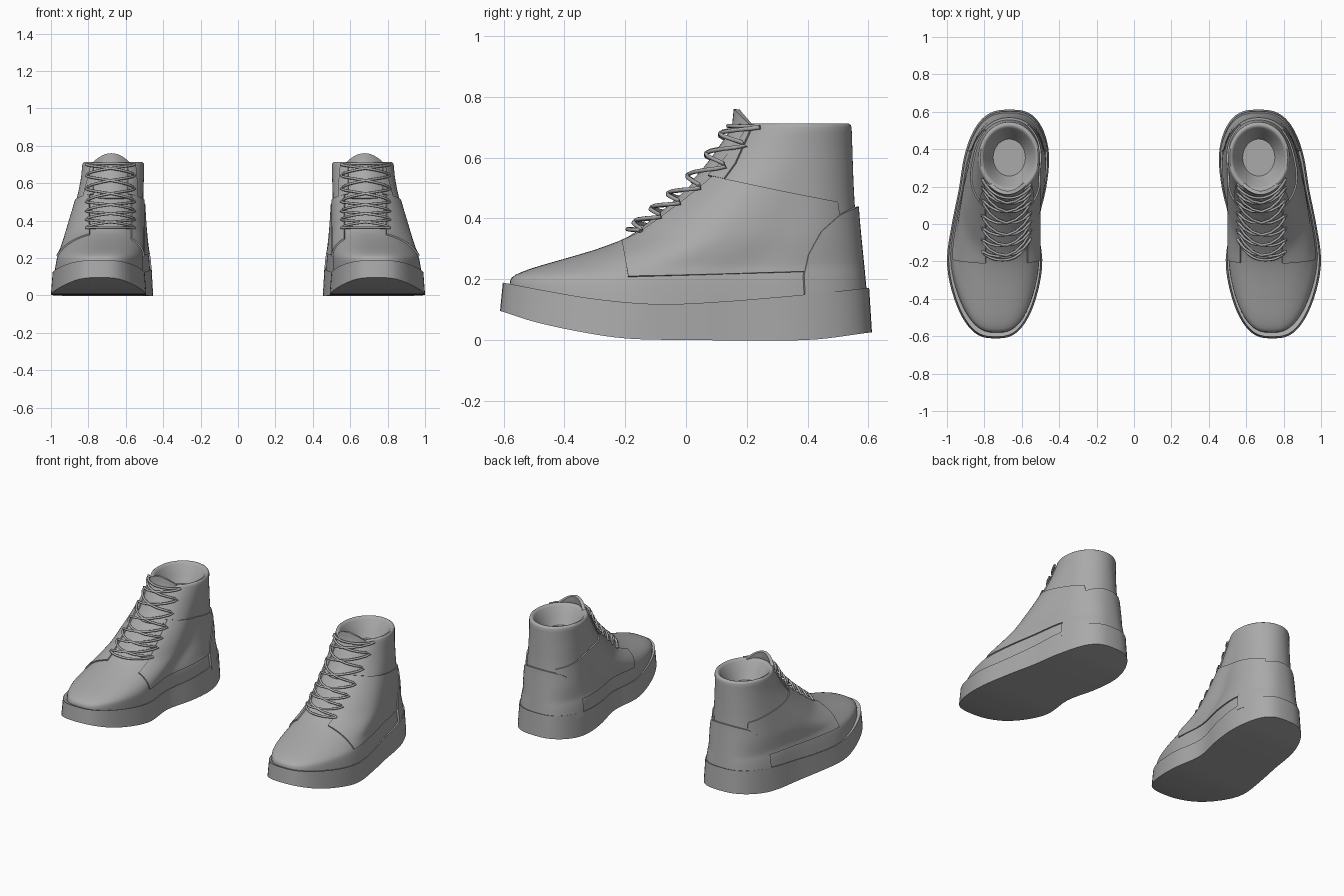
import bpy, bmesh, math
from mathutils import Vector

if "Cube" in bpy.data.objects:
    bpy.data.objects.remove(bpy.data.objects["Cube"])

N = 40  # steps from toe to heel along each side

grey = bpy.data.materials.new("grey")
grey.diffuse_color = (0.4, 0.4, 0.4, 1)
grey.use_nodes = True
grey.node_tree.nodes["Principled BSDF"].inputs["Base Color"].default_value = grey.diffuse_color


def curve(table):
    """Smooth cubic interpolation through (t, value) pairs."""
    n = len(table)
    sl = [(table[min(i + 1, n - 1)][1] - table[max(i - 1, 0)][1]) /
          (table[min(i + 1, n - 1)][0] - table[max(i - 1, 0)][0]) for i in range(n)]

    def f(t):
        t = min(max(t, table[0][0]), table[-1][0])
        i = max(k for k in range(n - 1) if table[k][0] <= t)
        (a, p), (b, q) = table[i], table[i + 1]
        h = b - a
        s = (t - a) / h
        return ((2*s**3 - 3*s*s + 1) * p + (s**3 - 2*s*s + s) * h * sl[i]
                + (3*s*s - 2*s**3) * q + (s**3 - s*s) * h * sl[i + 1])
    return f


# Footprint: centre line and half width from toe (0) to heel (1)
foot_c = curve([(0, .74), (.33, .745), (.5, .742), (.66, .702), (.82, .678), (1, .665)])
foot_w = curve([(0, .25), (.17, .265), (.33, .266), (.5, .232), (.66, .242), (.82, .267), (1, .28)])
# Sole heights along y
sole_low = curve([(-.61, .095), (-.5, .06), (-.35, .027), (-.2, .005), (0, 0), (.4, 0), (.61, .025)])
sole_top = curve([(-.61, .19), (-.45, .16), (-.3, .135), (-.1, .118), (.1, .125), (.4, .15), (.61, .172)])
# Upper: front and back outline, and the blend from footprint to ankle, by height
front = curve([(.1, -.575), (.19, -.58), (.212, -.565), (.235, -.51), (.25, -.46), (.27, -.39), (.3, -.29),
               (.34, -.19), (.4, -.11), (.45, -.05), (.5, .005), (.55, .055), (.6, .095), (.65, .13), (.7, .165)])
back = curve([(.1, .588), (.2, .578), (.45, .555), (.7, .545)])
blend = curve([(.1, 0), (.2, .1), (.25, .25), (.4, .55), (.52, .78), (.62, .93), (.7, 1)])


def section(z, v):
    """Centre, half width and bluntness of the upper at height z."""
    w = blend(z)
    return (foot_c(v) * (1 - w) + .667 * w, foot_w(v) * .935 * (1 - w) + .165 * w, .7 + .3 * w)


def loop(point):
    """Closed loop, toe to heel on the outer side and back on the inner side."""
    pts = [point(math.pi * i / N, 1) for i in range(N + 1)]
    return pts + [point(math.pi * i / N, -1) for i in range(N - 1, 0, -1)]


def upper_ring(z, scale=1, height=None):
    def point(a, side):
        v = (1 - math.cos(a)) / 2
        c, w, p = section(z, v)
        y0, y1 = front(z), back(z)
        mid = (y0 + y1) / 2
        y = y0 + (y1 - y0) * v
        return Vector((c + side * w * scale * abs(math.sin(a)) ** p, mid + (y - mid) * scale, height or z))
    return loop(point)


def sole_ring(xs, ys, height, drop=0):
    def point(a, side):
        v = (1 - math.cos(a)) / 2
        y = -.612 * math.cos(a) * ys
        x = foot_c(v) + side * foot_w(v) * abs(math.sin(a)) ** .7 * xs
        return Vector((x, y, height(y) - drop))
    return loop(point)


def cap(bm, ring, flip):
    n = len(ring)
    for i in range(N):
        f = [ring[i], ring[i + 1], ring[(n - i - 1) % n], ring[(n - i) % n]]
        f = list(dict.fromkeys(f))
        bm.faces.new(f[::-1] if flip else f)


def loft(rings, bottom=False, top=False):
    bm = bmesh.new()
    vs = [[bm.verts.new(p) for p in r] for r in rings]
    n = len(vs[0])
    for a, b in zip(vs, vs[1:]):
        for i in range(n):
            j = (i + 1) % n
            bm.faces.new((a[i], a[j], b[j], b[i]))
    if bottom:
        cap(bm, vs[0], True)
    if top:
        cap(bm, vs[-1], False)
    return bm


def finish(name, bm, thick=0, offset=1, angle=35):
    """Make the object, give it thickness and mirror it to the other boot."""
    me = bpy.data.meshes.new(name)
    bm.to_mesh(me)
    bm.free()
    me.materials.append(grey)
    ob = bpy.data.objects.new(name, me)
    bpy.context.collection.objects.link(ob)
    bpy.ops.object.select_all(action='DESELECT')
    ob.select_set(True)
    bpy.context.view_layer.objects.active = ob
    if thick:
        m = ob.modifiers.new("thickness", 'SOLIDIFY')
        m.thickness, m.offset = thick, offset
        bpy.ops.object.modifier_apply(modifier=m.name)
    m = ob.modifiers.new("pair", 'MIRROR')
    m.use_mirror_merge = False
    bpy.ops.object.modifier_apply(modifier=m.name)
    bpy.ops.object.shade_smooth_by_angle(angle=math.radians(angle))


# Sole with a turned-up toe
finish("sole", loft([sole_ring(1, 1, sole_low), sole_ring(.965, .985, sole_top),
                     sole_ring(.92, .96, sole_top, .004)], True, True))

# Upper with rolled collar and funnel-shaped opening
heights = [.11, .15, .18, .195, .205, .215, .225, .235, .245, .255, .265, .28, .295, .31, .325, .34] \
    + [.36 + .02 * i for i in range(18)]
skin = [upper_ring(z) for z in heights]
rim = [upper_ring(.7, s, h) for s, h in
       [(.985, .707), (.94, .713), (.88, .711), (.83, .70), (.68, .65), (.52, .60)]]
finish("upper", loft(skin + rim, False, True), angle=50)


def panel(name, outline, thick, sides=(0,), gap=0):
    """Raised layer: the upper's skin trimmed to a convex (y, z) outline."""
    for s in sides:
        bm = loft(skin)
        cuts = [((0, a[0], a[1]), (0, b[1] - a[1], a[0] - b[0]))
                for a, b in zip(outline, outline[1:] + outline[:1])]
        if s:
            cuts.append(((.682 + s * gap, 0, 0), (-s, 0, 0)))
        for co, no in cuts:
            bmesh.ops.bisect_plane(bm, geom=bm.verts[:] + bm.edges[:] + bm.faces[:], dist=1e-5,
                                   plane_co=co, plane_no=Vector(no).normalized(), clear_outer=True)
        finish(name + {0: "", 1: "_outer", -1: "_inner"}[s], bm, thick)


panel("quarter", [(-.246, .55), (-.19, .207), (.39, .224), (.64, .24), (.64, .425), (-.1, .572)],
      .008, (1, -1), .11)
panel("eyelet_flap", [(.02, .55), (.14, .525), (.165, .58), (.245, .69), (.245, .72), (.1, .74)],
      .007, (1, -1), .09)
panel("heel_counter", [(.39, .12), (.65, .12), (.65, .445), (.57, .445), (.50, .41),
                       (.44, .355), (.40, .28), (.385, .21)], .013)

# Tongue rising above the collar
bm = bmesh.new()
grid = []
for k in range(11):
    z = .52 + .24 * k / 10
    y = front(z) - .012 if z < .69 else .15 + .1 * (z - .69)
    tip = max(0, (z - .66) / .1)
    grid.append([bm.verts.new((.677 + .1 * u / 6, y + .05 * (u / 6) ** 2, z - .05 * tip * (u / 6) ** 2))
                 for u in range(-6, 7)])
for a, b in zip(grid, grid[1:]):
    for i in range(12):
        bm.faces.new((a[i], a[i + 1], b[i + 1], b[i]))
finish("tongue", bm, .02, -1)


def on_front(x, z, lift):
    """Point on the front of the upper, lifted outwards."""
    v = 0
    for _ in range(8):
        c, w, p = section(z, v)
        s = min(abs(x - c) / w, .98) ** (1 / p)
        v = (1 - math.sqrt(1 - s * s)) / 2
    y = front(z) + (back(z) - front(z)) * v
    return Vector((x, y - lift * .8, z + lift * .6))


# Criss-cross laces: two strands swapping sides, plus a bar at the lowest eyelets
rows = [.35, .395, .44, .49, .56, .63, .69]


def strand(start):
    pts = []
    for k in range(len(rows) - 1):
        s = start * (-1) ** k
        for j in range(8):
            t = j / 8
            x = .682 + s * .13 * math.cos(math.pi * t)
            z = rows[k] + (rows[k + 1] - rows[k]) * t
            pts.append(on_front(x, z, .016 + .016 * math.sin(math.pi * t)))
    return pts + [on_front(.682 + start * .13 * (-1) ** (len(rows) - 1), rows[-1], .016)]


def bar(z, half):
    return [on_front(.682 + half * i / 6, z, .018 + .006 * (1 - (i / 6) ** 2)) for i in range(-6, 7)]


def tube(name, pts, radius=.007, sides=8):
    bm = bmesh.new()
    rings = []
    for i, p in enumerate(pts):
        d = (pts[min(i + 1, len(pts) - 1)] - pts[max(i - 1, 0)]).normalized()
        a = d.cross(Vector((0, -.7, .7))).normalized()
        b = d.cross(a)
        rings.append([bm.verts.new(p + radius * (a * math.cos(t) + b * math.sin(t)))
                      for t in (2 * math.pi * k / sides for k in range(sides))])
    for r, q in zip(rings, rings[1:]):
        for i in range(sides):
            j = (i + 1) % sides
            bm.faces.new((r[i], r[j], q[j], q[i]))
    bm.faces.new(rings[0][::-1])
    bm.faces.new(rings[-1])
    bmesh.ops.recalc_face_normals(bm, faces=bm.faces[:])
    finish(name, bm, angle=60)


tube("lace_a", strand(1))
tube("lace_b", strand(-1))
tube("lace_bar_low", bar(.35, .13))
tube("lace_bar_top", bar(.69, .13))
